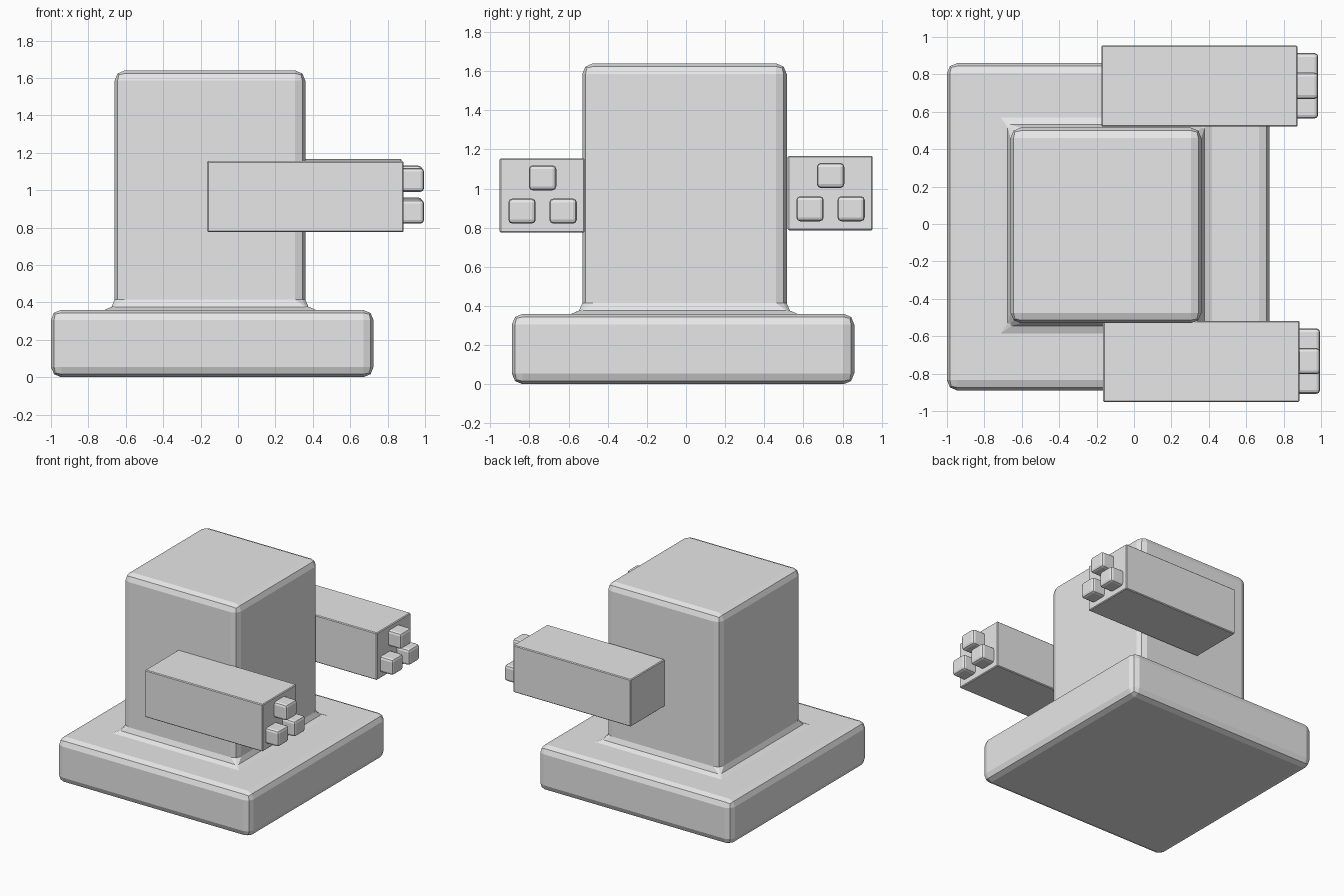
import bpy
import bmesh
from mathutils import Vector

cube = bpy.data.objects.get("Cube")
if cube:
    bpy.data.objects.remove(cube, do_unlink=True)

# One plain grey material for everything
grey = bpy.data.materials.new("light_grey")
grey.use_nodes = True
grey.diffuse_color = (0.8, 0.8, 0.8, 1)
grey.node_tree.nodes["Principled BSDF"].inputs["Base Color"].default_value = (0.8, 0.8, 0.8, 1)


def box_mesh(lo, hi):
    bm = bmesh.new()
    bmesh.ops.create_cube(bm, size=1)
    lo, hi = Vector(lo), Vector(hi)
    for v in bm.verts:
        v.co = Vector([lo[i] + (v.co[i] + 0.5) * (hi[i] - lo[i]) for i in range(3)])
    return bm


def finish(bm, name, width, segments):
    bmesh.ops.recalc_face_normals(bm, faces=bm.faces)
    mesh = bpy.data.meshes.new(name)
    bm.to_mesh(mesh)
    bm.free()
    mesh.materials.append(grey)
    obj = bpy.data.objects.new(name, mesh)
    bpy.context.collection.objects.link(obj)
    bevel = obj.modifiers.new("rounded_edges", "BEVEL")
    bevel.width = width
    bevel.segments = segments
    bevel.limit_method = "ANGLE"
    return obj


# Plinth and column: the column is inset and extruded from the plinth top,
# so the bevel also makes the flared foot
bm = box_mesh((-1, -0.89, 0), (0.725, 0.86, 0.36))
top = max(bm.faces, key=lambda f: f.calc_center_median().z)
bmesh.ops.inset_region(bm, faces=[top], thickness=0.2)
mid = top.calc_center_median()
for v in top.verts:
    v.co.x = 0.36 if v.co.x > mid.x else -0.66
    v.co.y = 0.515 if v.co.y > mid.y else -0.53
new = bmesh.ops.extrude_face_region(bm, geom=[top])["geom"]
if top.is_valid:
    bmesh.ops.delete(bm, geom=[top], context="FACES_ONLY")
for v in new:
    if isinstance(v, bmesh.types.BMVert):
        v.co.z = 1.64
finish(bm, "plinth_and_column", 0.055, 2)

# Side arms, each with three stubby fingers on the +x end
for side, y, x_end, z in (("right", -0.735, 0.885, 0.965), ("left", 0.737, 0.875, 0.977)):
    finish(box_mesh((x_end - 1.05, y - 0.217, z - 0.19), (x_end, y + 0.217, z + 0.19)),
           side + "_arm", 0.006, 1)
    for n, (dy, dz) in enumerate(((0, 0.09), (-0.105, -0.08), (0.105, -0.08))):
        c = Vector((x_end + 0.04, y + dy + 0.002, z + dz))
        half = Vector((0.07, 0.07, 0.064))
        finish(box_mesh(c - half, c + half), f"{side}_finger_{n + 1}", 0.02, 2)
